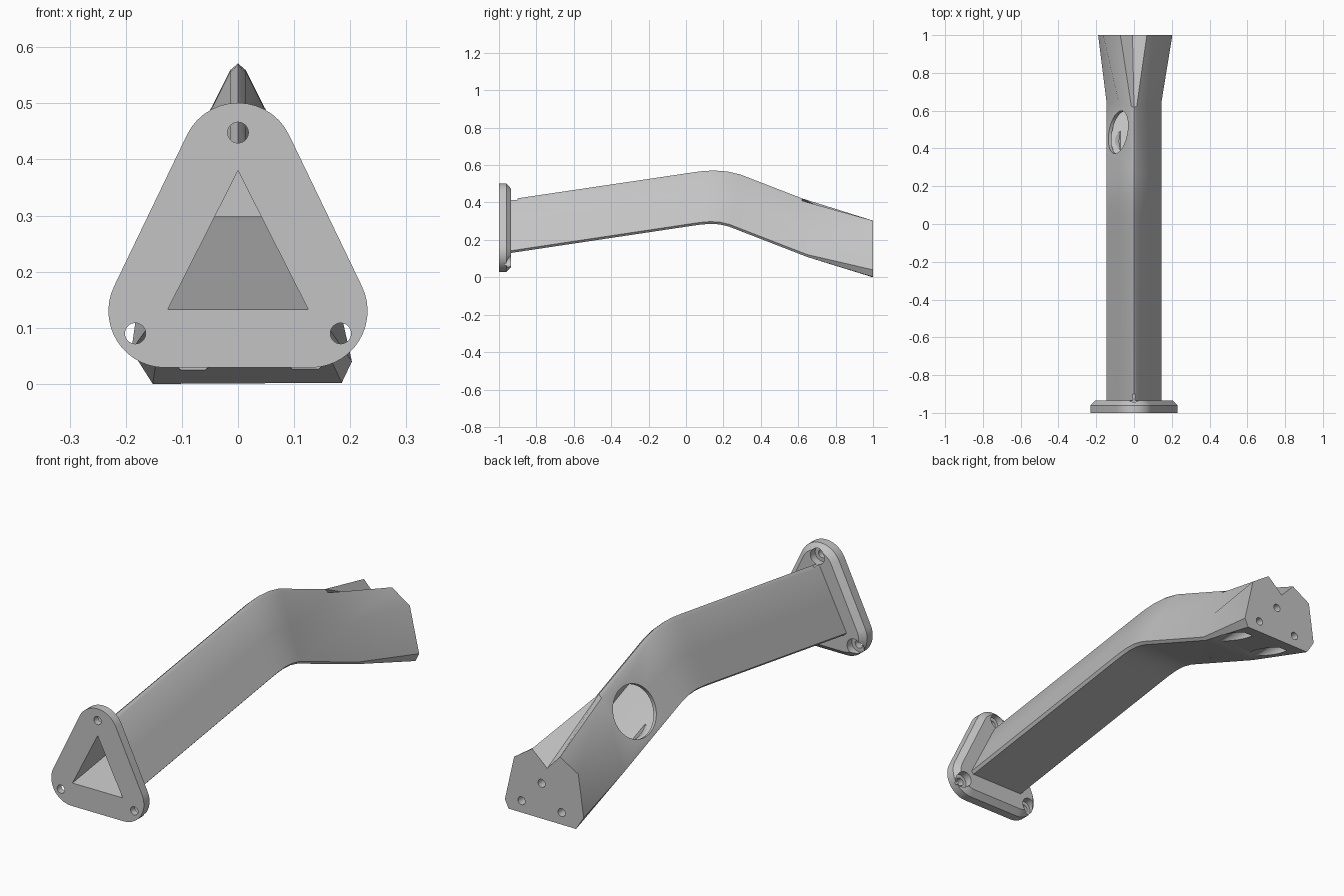
import bpy, bmesh
from math import pi, sin, cos, atan2
from mathutils import Vector

cube = bpy.data.objects.get("Cube")
if cube:
    bpy.data.objects.remove(cube)

grey = bpy.data.materials.new("plain grey")
grey.use_nodes = True
grey.diffuse_color = (0.55, 0.55, 0.55, 1)
grey.node_tree.nodes["Principled BSDF"].inputs["Base Color"].default_value = (0.55, 0.55, 0.55, 1)


def loft(name, rings):
    """Closed solid through rings of equal point count."""
    bm = bmesh.new()
    loops = [[bm.verts.new(p) for p in ring] for ring in rings]
    n = len(loops[0])
    for a, b in zip(loops, loops[1:]):
        for i in range(n):
            j = (i + 1) % n
            bm.faces.new((a[i], a[j], b[j], b[i]))
    bm.faces.new(loops[0])
    bm.faces.new(loops[-1])
    bmesh.ops.recalc_face_normals(bm, faces=bm.faces)
    mesh = bpy.data.meshes.new(name)
    bm.to_mesh(mesh)
    bm.free()
    obj = bpy.data.objects.new(name, mesh)
    bpy.context.collection.objects.link(obj)
    mesh.materials.append(grey)
    return obj


def cylinder(name, centre, axis, radius, depth):
    turn = Vector(axis).to_track_quat('Z', 'Y').to_euler()
    bpy.ops.mesh.primitive_cylinder_add(vertices=40, radius=radius, depth=depth,
                                        location=centre, rotation=turn)
    obj = bpy.context.object
    obj.name = name
    obj.data.materials.append(grey)
    return obj


def bore(name, x, z, radius, y0, y1):
    return cylinder(name, (x, (y0 + y1) / 2, z), (0, 1, 0), radius, y1 - y0)


def combine(target, tool, operation):
    tool.hide_render = True
    mod = target.modifiers.new(operation, 'BOOLEAN')
    mod.operation, mod.solver, mod.object = operation, 'EXACT', tool
    bpy.context.view_layer.objects.active = target
    bpy.ops.object.modifier_apply(modifier=mod.name)
    bpy.data.objects.remove(tool)


# Arm path: lower and upper points (y, z) of each section
HEIGHT = 0.285
front = ((-0.97, 0.125), (-0.97, 0.412))
bend = [((0.03, 0.275), (0.03, 0.560)), ((0.08, 0.282), (0.09, 0.568)),
        ((0.13, 0.286), (0.15, 0.571)), ((0.18, 0.283), (0.22, 0.566)),
        ((0.23, 0.271), (0.29, 0.550))]
tail = ((0.65, 0.108), (0.62, 0.422))


def section(points, station):
    low, high = (Vector((0, *p)) for p in station)
    return [low.lerp(high, z / HEIGHT) + Vector((x, 0, 0)) for x, z in points]


# Triangular arm that flares into the grooved end block
half = [(0.135, 0), (0.146, 0.012), (0.079, 0.144), (0.014, 0.273)]
tube = half + [(0, HEIGHT)] + [(-x, z) for x, z in reversed(half)]
block = [(0.185, 0.002), (0.203, 0.04), (0.157, 0.243), (0.068, 0.303), (-0.008, 0.235),
         (-0.072, 0.303), (-0.163, 0.25), (-0.19, 0.06), (-0.152, 0)]
rings = [section(tube, s) for s in [front] + bend + [tail]]
rings.append([Vector((x, 1, z)) for x, z in block])
bracket = loft("bracket_arm", rings)


# Rounded triangular mounting flange with a chamfered back edge
def flange_ring(y, radius, steps=14):
    side = atan2(0.13, 0.27)
    corners = [((0.13, 0.13), -pi / 2, side), ((0, 0.40), side, pi - side),
               ((-0.13, 0.13), pi - side, 1.5 * pi)]
    return [Vector((cx + radius * cos(a + (b - a) * i / steps), y,
                    cz + radius * sin(a + (b - a) * i / steps)))
            for (cx, cz), a, b in corners for i in range(steps + 1)]


flange = loft("flange", [flange_ring(-1, 0.101), flange_ring(-0.96, 0.101),
                         flange_ring(-0.935, 0.076)])
combine(bracket, flange, 'UNION')

# Hollow channel inside the arm
inner = [(0.125, 0.012), (0, 0.259), (-0.125, 0.012)]
mouth = ((-1.02, 0.118), (-1.02, 0.403))
end = ((0.60, 0.127), (0.60, 0.43))
channel = loft("channel_cutter", [section(inner, s) for s in [mouth] + bend + [end]])
combine(bracket, channel, 'DIFFERENCE')

# Round window in one side wall
window = cylinder("window_cutter", (-0.08, 0.485, 0.313), (-1, 0.198, 0.51), 0.115, 0.13)
combine(bracket, window, 'DIFFERENCE')

# Flange bolt holes with counterbores
for x, z in [(0, 0.448), (0.183, 0.09), (-0.183, 0.09)]:
    combine(bracket, bore("bolt_hole", x, z, 0.0185, -1.02, -0.95), 'DIFFERENCE')
    combine(bracket, bore("counterbore", x, z, 0.035, -0.97, -0.9), 'DIFFERENCE')

# End block bolt holes, the lower two with access channels underneath
for x, z in [(0.02, 0.16), (0.12, 0.055), (-0.08, 0.055)]:
    combine(bracket, bore("end_hole", x, z, 0.018, 0.88, 1.02), 'DIFFERENCE')
    if z < 0.1:
        combine(bracket, bore("access_channel", x, z, 0.037, 0.6, 0.92), 'DIFFERENCE')

# Smooth the curved walls and keep the corners crisp
bpy.ops.object.select_all(action='DESELECT')
bracket.select_set(True)
bpy.context.view_layer.objects.active = bracket
bpy.ops.object.shade_smooth_by_angle(angle=0.5)
